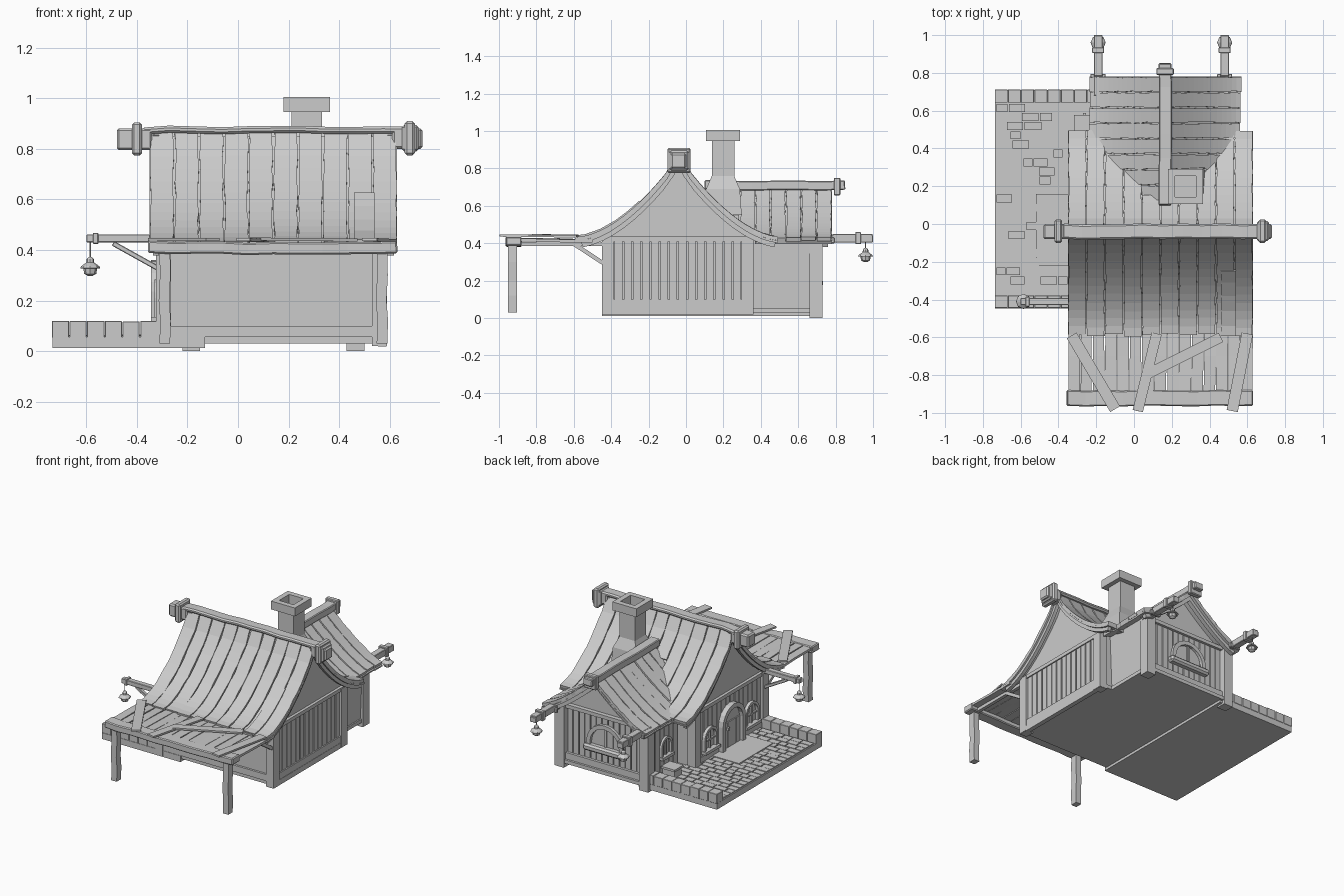
import bpy, bmesh, math, random
from mathutils import Vector as V
random.seed(4)
R = random.uniform

# ---------- helpers: each shape returns (verts, faces); make() joins shapes into one object ----------
def make(name, parts, bevel=0):
    bm = bmesh.new()
    for vs, fs in parts:
        bv = [bm.verts.new(v) for v in vs]
        for f in fs:
            bm.faces.new([bv[i] for i in f])
    bmesh.ops.recalc_face_normals(bm, faces=bm.faces)
    me = bpy.data.meshes.new(name)
    bm.to_mesh(me)
    bm.free()
    ob = bpy.data.objects.new(name, me)
    bpy.context.collection.objects.link(ob)
    if bevel:
        m = ob.modifiers.new("bevel", "BEVEL")
        m.width, m.segments, m.limit_method = bevel, 1, 'ANGLE'
    return ob

def loft(rings):
    n = len(rings[0])
    vs = [p for r in rings for p in r]
    fs = [(k*n+i, k*n+(i+1) % n, (k+1)*n+(i+1) % n, (k+1)*n+i)
          for k in range(len(rings)-1) for i in range(n)]
    return vs, fs + [tuple(range(n)), tuple(range(len(vs)-n, len(vs)))]

def prism(pts, axis, a, b):
    put = {'x': lambda u, v, t: (t, u, v), 'y': lambda u, v, t: (u, t, v), 'z': lambda u, v, t: (u, v, t)}[axis]
    return loft([[put(u, v, t) for u, v in pts] for t in (a, b)])

def box(x0, x1, y0, y1, z0, z1):
    return prism([(x0, y0), (x1, y0), (x1, y1), (x0, y1)], 'z', z0, z1)

def strip(path, side, w, t, jit=0):
    """board following a path; its top surface lies on the path"""
    path, side, rings = [V(p) for p in path], V(side).normalized(), []
    for i, p in enumerate(path):
        tan = (path[min(i+1, len(path)-1)] - path[max(i-1, 0)]).normalized()
        n = tan.cross(side).normalized()
        if n.z < 0:
            n = -n
        s1, s2 = side*(w/2 + R(-jit, jit)), side*(w/2 + R(-jit, jit))
        rings.append([p-s1, p+s2, p+s2-n*t, p-s1-n*t])
    return loft(rings)

def beam(a, b, w, t):
    d = V(b) - V(a)
    return strip([a, b], d.cross(V((0, 0, 1))), w, t)

def arch(axis, c, r, z0, zs, ring, a, b, n=10):
    """arched frame ring plus recessed filling"""
    def out(q):
        return [(c+q, z0)] + [(c+q*math.cos(math.pi*i/n), zs+q*math.sin(math.pi*i/n)) for i in range(n+1)] + [(c-q, z0)]
    mid = a + (b-a)*0.5
    o, i = out(r), out(r-ring)
    return [prism([o[k], o[k+1], i[k+1], i[k]], axis, a, b) for k in range(len(o)-1)] + [prism(i, axis, a, mid)]

def lathe(x, y, prof, n=8):
    return loft([[(x+r*math.cos(2*math.pi*i/n), y+r*math.sin(2*math.pi*i/n), z) for i in range(n)] for r, z in prof])

# ---------- roof curves ----------
RY, RX = -0.04, 0.165
def zm(d): return 0.43 + 0.43*max(0, 1-d/0.55)**1.75 + 0.035*max(0, 1-d/0.07)
def zw(d): return 0.425 + 0.28*max(0, 1-d/0.405)**1.35

# ---------- house bodies with gables ----------
ds = [i*0.39/8 for i in range(9)]
prof = [(-0.43, 0.04)] + [(RY-d, zm(d)-0.03) for d in ds[::-1]] + [(RY+d, zm(d)-0.03) for d in ds[1:]] + [(0.35, 0.04)]
make("main_house_body", [prism(prof, 'x', -0.295, 0.565)])
ds = [i*0.33/8 for i in range(9)]
prof = [(RX-0.345, 0.04)] + [(RX-d, zw(d)-0.03) for d in ds[::-1]] + [(RX+d, zw(d)-0.03) for d in ds[1:]] + [(0.48, 0.04)]
make("wing_body", [prism(prof, 'y', 0.3, 0.68)])
make("house_foundation", [box(-0.31, 0.575, -0.435, 0.36, 0.03, 0.055), box(-0.2, 0.49, 0.3, 0.725, 0.03, 0.055),
                          box(0.555, 0.587, -0.447, 0.36, 0.018, 0.055)])

# ---------- timber frame ----------
parts = [box(x, x+0.06, y, y+0.065, 0.02, 0.43) for x in (-0.325, 0.53) for y in (-0.45, 0.297)]
parts += [box(x, x+0.07, 0.66, 0.73, 0, 0.43) for x in (-0.22, 0.43)]
for z0, z1 in ((0.055, 0.1), (0.41, 0.435)):
    parts += [box(-0.315, -0.28, -0.44, 0.35, z0, z1), box(0.55, 0.585, -0.44, 0.35, z0, z1),
              box(-0.3, 0.57, -0.445, -0.41, z0, z1), box(-0.18, 0.46, 0.67, 0.71, z0, z1)]
make("timber_frame", parts)

# ---------- wall boards ----------
parts = []
for i in range(14):
    y = -0.385 + i*0.0488
    for x in (-0.309, 0.563):
        parts.append(box(x, x+0.014, y+0.004, y+0.045, 0.1, 0.41))
for i in range(13):
    x = -0.15 + i*0.0446
    parts.append(box(x+0.003, x+0.041, 0.675, 0.692, 0.1, 0.41))
for i in range(6):
    y = 0.365 + i*0.049
    parts.append(box(-0.192, -0.175, y+0.003, y+0.046, 0.06, 0.42))
make("wall_boards", parts)

# ---------- main roof boards ----------
parts, pitch = [], 0.098
for i in range(10):
    x = -0.301 + i*pitch
    for s in (-1, 1):
        L, lift = 0.548 + R(-0.008, 0.008), R(0, 0.006)
        if s > 0:
            L -= 0.015
        path = []
        for d in [0.015, 0.035, 0.07] + [0.07+(L-0.07)*k/11 for k in range(1, 12)]:
            if s > 0 and zw(abs(x-RX)) > zm(d)+0.04 and abs(x-RX) < 0.4:
                break
            path.append((x, RY+s*d, zm(d)+lift))
        parts.append(strip(path, (1, 0, 0), pitch*0.93, 0.02, 0.003))
        parts.append(strip([(a, b, c-0.018-lift) for a, b, c in path], (1, 0, 0), pitch, 0.012))
parts.append(strip([(0.5, RY-d, zm(d)+0.012) for d in (0.21, 0.27, 0.34, 0.42, 0.5, 0.55)], (1, 0, 0), 0.08, 0.015))
make("main_roof_boards", parts)

# ---------- wing roof boards ----------
parts, pitch = [], 0.082
for i in range(8):
    y = 0.739 - i*pitch
    for s in (-1, 1):
        L, lift, path = 0.402 + R(-0.006, 0.005), R(0, 0.007), []
        for k in range(17):
            d = L*k/16
            if y < 0.49 and zw(d) < zm(y-RY)-0.035:
                break
            path.append((RX+s*d, y, zw(d)+lift))
        if len(path) > 1:
            parts.append(strip(path, (0, 1, 0), pitch*0.92, 0.02, 0.003))
            parts.append(strip([(a, b, c-0.018-lift) for a, b, c in path], (0, 1, 0), pitch, 0.012))
make("wing_roof_boards", parts)

# ---------- curved barge boards under the gable edges ----------
parts = []
for s in (-1, 1):
    for x in (-0.325, 0.605):
        parts.append(strip([(x, RY+s*d, zm(d)-0.025) for d in [0.52*k/10 for k in range(11)]], (1, 0, 0), 0.025, 0.03))
    parts.append(strip([(RX+s*d, 0.745, zw(d)-0.025) for d in [0.38*k/10 for k in range(11)]], (0, 1, 0), 0.03, 0.03))
make("barge_boards", parts)

# ---------- ridge beams with collars ----------
make("main_ridge_beam", [
    strip([(-0.38+i*0.106, RY+R(-.004, .004), 0.888+R(-.005, .005)) for i in range(11)], (0, 1, 0), 0.08, 0.028),
    box(-0.42, -0.38, -0.1, 0.025, 0.775, 0.905), box(0.66, 0.70, -0.1, 0.025, 0.775, 0.91),
    box(0.65, 0.715, -0.09, 0.015, 0.79, 0.895),
    box(-0.48, -0.34, -0.08, 0, 0.795, 0.882), box(0.61, 0.73, -0.08, 0, 0.8, 0.882)], 0.009)
make("wing_ridge_beam", [
    strip([(RX+R(-.003, .003), 0.1+i*0.125, 0.735+R(-.004, .004)) for i in range(7)], (1, 0, 0), 0.068, 0.05),
    box(RX-0.047, RX+0.047, 0.79, 0.825, 0.655, 0.75)], 0.005)

# ---------- chimney ----------
def sq(h, z): return [(0.272+a*h, 0.198+b*h, z) for a, b in ((-1, -1), (1, -1), (1, 1), (-1, 1))]
make("chimney", [loft([sq(0.1, 0.55), sq(0.09, 0.69), sq(0.06, 0.76), sq(0.06, 0.947), sq(0.092, 0.947),
                       sq(0.092, 1.005), sq(0.055, 1.005), sq(0.055, 0.93)])])

# ---------- front porch ----------
parts, p = [], 0.98/15
for i in range(15):
    x = -0.35 + (i+0.5)*p
    parts.append(strip([(x, -0.5, 0.42), (x, -0.7, 0.424+R(-.004, .004)), (x+R(-.004, .004), -0.93-R(0, .03), 0.428)],
                       (1, 0, 0), p*R(0.88, 0.97), 0.016, 0.003))
make("porch_roof_boards", parts)
make("porch_beam", [strip([(-0.355+i*0.0985, -0.922+R(-.003, .003), 0.435+R(-.003, .003)-0.005*math.sin(i*.3)) for i in range(11)],
                          (0, 1, 0), 0.083, 0.048)], 0.006)
make("porch_posts", [loft([[(x+a*.021+o, -0.927+b*.024, z) for a, b in ((-1, -1), (1, -1), (1, 1), (-1, 1))]
     for z, o in ((0.03, 0), (0.12, .003), (0.2, -.003), (0.3, .002), (0.4, 0))]) for x in (-0.29, 0.57)])
make("porch_rafters", [box(x-0.012, x+0.012, -0.92, -0.43, 0.385, 0.408) for x in (-0.29, 0.14, 0.57)]
     + [beam((x, -0.6, 0.41), (x, -0.44, 0.305), 0.025, 0.022) for x in (-0.29, 0.57)])
make("loose_boards", [beam((-0.33, -0.59, 0.447), (-0.10, -0.98, 0.447), 0.06, 0.012),
                      beam((0.12, -0.58, 0.443), (0.02, -0.99, 0.447), 0.055, 0.012),
                      beam((0.46, -0.60, 0.446), (0.06, -0.80, 0.449), 0.055, 0.012),
                      beam((0.60, -0.58, 0.443), (0.52, -0.99, 0.447), 0.06, 0.012)])

# ---------- lantern beams and lanterns ----------
parts = [box(-0.60, -0.3, -0.43, -0.392, 0.43, 0.462), box(-0.575, -0.553, -0.437, -0.385, 0.424, 0.468),
         beam((-0.49, -0.41, 0.435), (-0.31, -0.41, 0.335), 0.024, 0.02)]
for x in (-0.19, 0.48):
    parts += [box(x-0.023, x+0.023, 0.68, 1.0, 0.405, 0.442), box(x-0.023, x+0.023, 0.782, 0.998, 0.42, 0.45),
              box(x-0.032, x+0.032, 0.905, 0.935, 0.395, 0.46), box(x-0.04, x+0.04, 0.775, 0.795, 0.4, 0.43)]
make("lantern_beams", parts, 0.003)
for k, (x, y, z) in enumerate(((-0.585, -0.41, 0.298), (-0.19, 0.96, 0.3), (0.48, 0.96, 0.3))):
    make("lantern_%d" % k, [lathe(x, y, [(.01, z), (.024, z+.008), (.027, z+.028), (.04, z+.03), (.036, z+.038),
                                         (.016, z+.052), (.014, z+.066), (.006, z+.075)]),
                            lathe(x, y, [(.003, z+.07), (.003, z+.14)], 5)])

# ---------- door and windows ----------
make("door", arch('x', -0.04, 0.125, 0.06, 0.235, 0.03, -0.29, -0.345)
     + [box(-0.326, -0.312, -0.13+i*0.046, -0.089+i*0.046, 0.06, 0.24) for i in range(4)]
     + [box(-0.34, -0.32, 0.0, 0.02, 0.19, 0.21)])
for k, y in enumerate((-0.265, 0.19)):
    make("side_window_%d" % k, arch('x', y, 0.073, 0.13, 0.21, 0.018, -0.29, -0.33)
         + [box(-0.322, -0.3, y-0.005, y+0.005, 0.13, 0.27), box(-0.322, -0.3, y-0.06, y+0.06, 0.19, 0.2),
            box(-0.345, -0.3, y-0.08, y+0.08, 0.115, 0.135)])
make("wing_side_window", arch('x', 0.5, 0.06, 0.17, 0.24, 0.017, -0.17, -0.207)
     + [box(-0.2, -0.18, 0.495, 0.505, 0.17, 0.29), box(-0.22, -0.18, 0.435, 0.565, 0.155, 0.175)])
make("wing_back_window", arch('y', 0.13, 0.14, 0.2, 0.225, 0.028, 0.67, 0.712)
     + [box(0.124, 0.136, 0.68, 0.7, 0.2, 0.35)])
make("wing_window_sill", [box(-0.03, 0.29, 0.675, 0.732, 0.165, 0.21)], 0.012)

# ---------- paved terrace ----------
make("terrace_slab", [box(-0.735, -0.13, -0.448, 0.71, 0.012, 0.055)])
parts, y = [], -0.37
while y < 0.62:
    x = -0.73
    while x < -0.26:
        x1 = min(x+R(0.05, 0.1), -0.25)
        if not (-0.52 < (x+x1)/2 and -0.22 < y+0.02 < 0.16):
            parts.append(box(x+.003, x1-.003, y+.003, y+.045, 0.05, 0.06+R(0, .004)))
        x = x1
    y += 0.048
make("paving_stones", parts)
make("door_step", [box(-0.52, -0.3, -0.22, 0.16, 0.05, 0.066)])
make("terrace_kerb", [box(-0.737+i*0.07, -0.669+i*0.07, 0.642, 0.712, 0.053, 0.12-R(0, .004)) for i in range(8)]
     + [box(-0.737+i*0.07, -0.669+i*0.07, -0.445, -0.378, 0.053, 0.12-R(0, .004)) for i in range(6)], 0.002)
make("crate", [box(-0.31, -0.22, 0.49, 0.57, 0.055, 0.11), box(-0.318, -0.212, 0.482, 0.578, 0.11, 0.125)])
